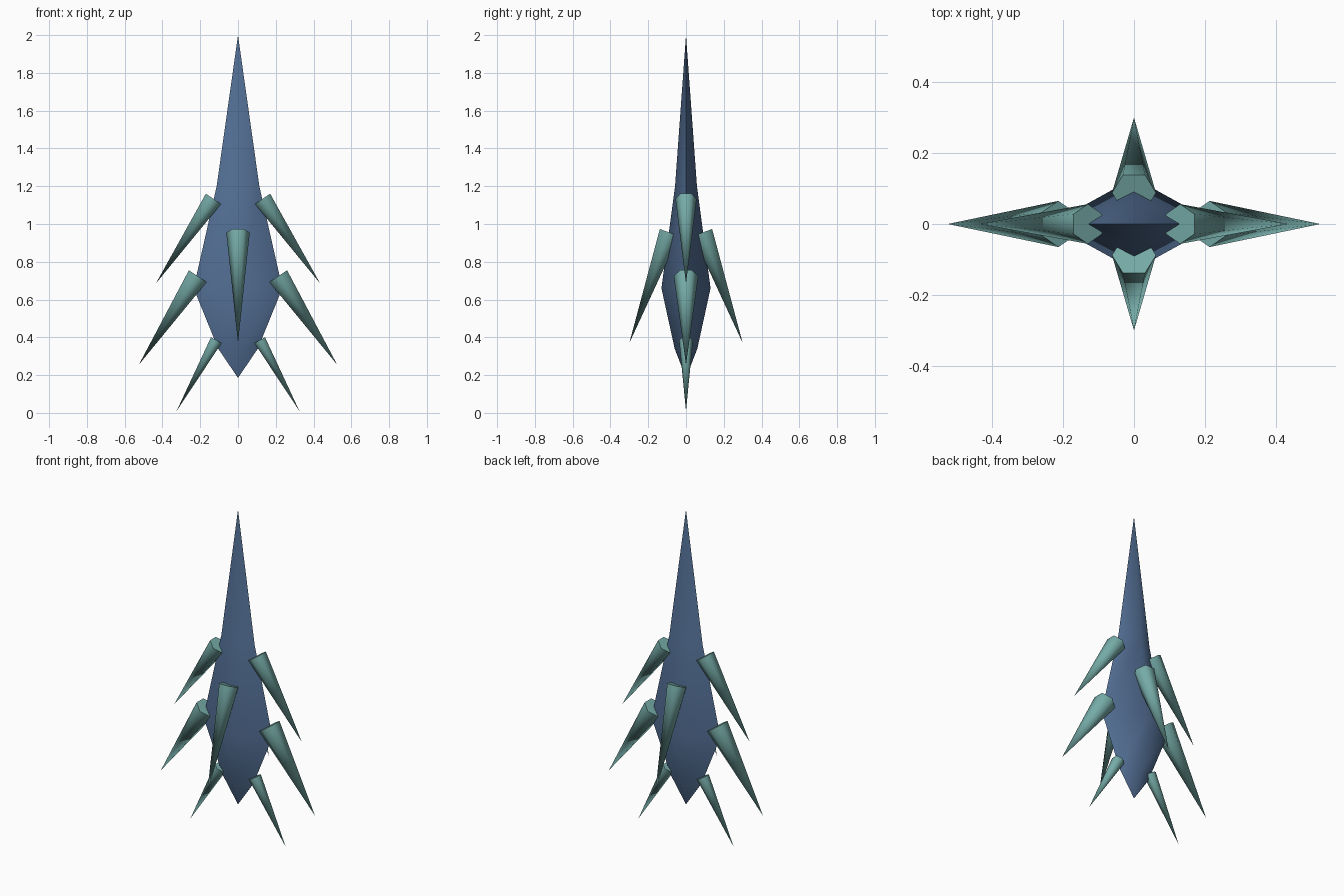
import bpy, bmesh, math
from mathutils import Vector

if "Cube" in bpy.data.objects:
    bpy.data.objects.remove(bpy.data.objects["Cube"])


def material(name, rgb):
    m = bpy.data.materials.new(name)
    m.diffuse_color = (*rgb, 1)
    m.use_nodes = True
    m.node_tree.nodes["Principled BSDF"].inputs["Base Color"].default_value = m.diffuse_color
    return m


slate_blue = material("slate_blue", (0.09, 0.165, 0.31))
sea_green = material("sea_green", (0.18, 0.41, 0.39))


def finish(bm, name, mat, angle):
    bmesh.ops.recalc_face_normals(bm, faces=bm.faces[:])
    mesh = bpy.data.meshes.new(name)
    bm.to_mesh(mesh)
    bm.free()
    mesh.materials.append(mat)
    obj = bpy.data.objects.new(name, mesh)
    bpy.context.collection.objects.link(obj)
    bpy.ops.object.select_all(action='DESELECT')
    obj.select_set(True)
    bpy.context.view_layer.objects.active = obj
    bpy.ops.object.shade_smooth_by_angle(angle=math.radians(angle))
    return obj


# Body: tall four-sided crystal, flattened front to back
def crystal_body():
    bm = bmesh.new()
    rings = []
    for rx, ry, z in [(0.105, 0.06, 0.34), (0.235, 0.13, 0.66), (0.113, 0.058, 1.2)]:
        rings.append([bm.verts.new(p) for p in
                      [(rx, 0, z), (0, ry, z), (-rx, 0, z), (0, -ry, z)]])
    bottom = bm.verts.new((0, 0, 0.185))
    top = bm.verts.new((0, 0, 2.0))
    for i in range(4):
        j = (i + 1) % 4
        bm.faces.new((bottom, rings[0][j], rings[0][i]))
        for low, high in zip(rings, rings[1:]):
            bm.faces.new((low[i], low[j], high[j], high[i]))
        bm.faces.new((rings[-1][i], rings[-1][j], top))
    finish(bm, "crystal_body", slate_blue, 65)


# Thorn: six-sided cone, leaning outward and down in the given direction
def thorn(name, heading, base, tip, radius):
    out = Vector((math.cos(heading), math.sin(heading), 0))
    side = Vector((-out.y, out.x, 0))
    up = Vector((0, 0, 1))
    start = out * base[0] + up * base[1]
    end = out * tip[0] + up * tip[1]
    normal = side.cross((end - start).normalized())
    bm = bmesh.new()
    ring = []
    for i in range(6):
        a = math.tau * i / 6
        ring.append(bm.verts.new(start + radius * (side * math.cos(a) + normal * math.sin(a))))
    point = bm.verts.new(end)
    bm.faces.new(ring)
    for i in range(6):
        bm.faces.new((ring[i], ring[(i + 1) % 6], point))
    finish(bm, name, sea_green, 65)


crystal_body()

# Three pairs of thorns at the sides
for label, heading in (("right", 0), ("left", math.pi)):
    thorn("upper_thorn_" + label, heading, (0.13, 1.133), (0.435, 0.685), 0.056)
    thorn("middle_thorn_" + label, heading, (0.213, 0.724), (0.525, 0.255), 0.065)
    thorn("lower_thorn_" + label, heading, (0.115, 0.385), (0.325, 0.01), 0.037)

# One thorn each at front and back
for label, heading in (("front", -math.pi / 2), ("back", math.pi / 2)):
    thorn("thorn_" + label, heading, (0.088, 0.955), (0.3, 0.37), 0.062)
